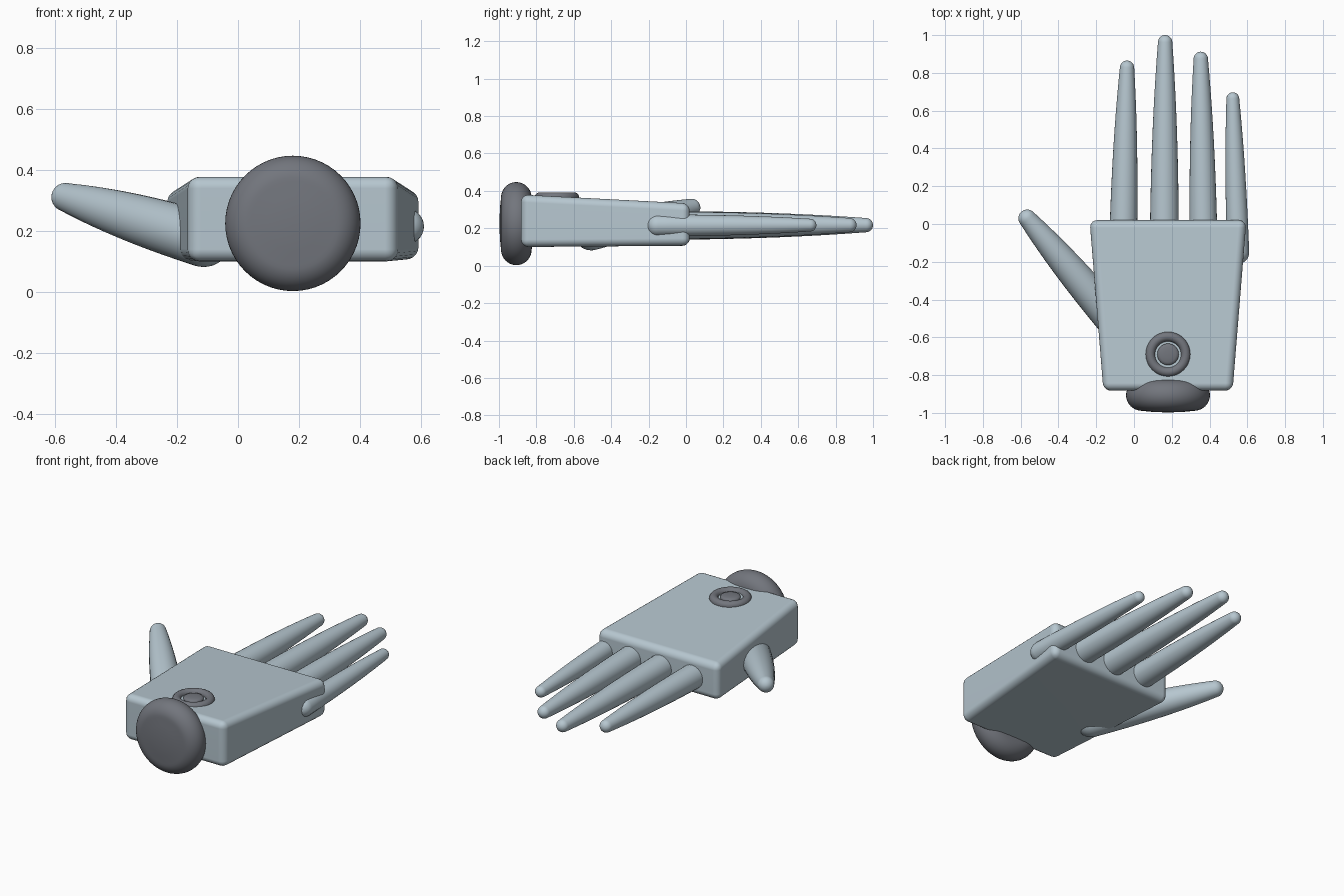
import bpy, bmesh, math
from mathutils import Vector

if "Cube" in bpy.data.objects:
    bpy.data.objects.remove(bpy.data.objects["Cube"])


def material(name, rgb):
    m = bpy.data.materials.new(name)
    m.diffuse_color = (*rgb, 1)
    m.use_nodes = True
    m.node_tree.nodes["Principled BSDF"].inputs["Base Color"].default_value = m.diffuse_color
    return m


SHELL = material("pale blue grey", (0.47, 0.57, 0.63))
JOINT = material("dark grey", (0.17, 0.18, 0.205))


def finish(name, bm, mat):
    bmesh.ops.recalc_face_normals(bm, faces=bm.faces[:])
    me = bpy.data.meshes.new(name)
    bm.to_mesh(me)
    bm.free()
    me.materials.append(mat)
    for p in me.polygons:
        p.use_smooth = True
    ob = bpy.data.objects.new(name, me)
    bpy.context.collection.objects.link(ob)
    return ob


def lathe(name, profile, start, axis, mat, sides=40):
    """Sweep (distance, radius) rings along an axis and close both ends."""
    bm = bmesh.new()
    turn = Vector((0, 0, 1)).rotation_difference(Vector(axis))
    rings = []
    for d, r in profile:
        ring = []
        for i in range(sides):
            a = 2 * math.pi * i / sides
            p = turn @ Vector((r * math.cos(a), r * math.sin(a), d))
            ring.append(bm.verts.new(p + Vector(start)))
        rings.append(ring)
    for a, b in zip(rings, rings[1:]):
        for i in range(sides):
            j = (i + 1) % sides
            bm.faces.new((a[i], a[j], b[j], b[i]))
    bm.faces.new(rings[0])
    bm.faces.new(rings[-1])
    return finish(name, bm, mat)


def digit(name, base, tip, r_base, r_tip):
    """Tapered digit with rounded ends, slimming mostly in its outer half."""
    base, tip = Vector(base), Vector(tip)
    length = (tip - base).length
    profile = []
    n = 8
    for k in range(n):                       # rounded root
        a = math.pi / 2 * k / n
        profile.append((r_base * (1 - math.cos(a)), max(0.002, r_base * math.sin(a))))
    for k in range(13):                      # tapering shaft
        t = k / 12
        d = r_base + t * (length - r_base - r_tip)
        profile.append((d, r_base + (r_tip - r_base) * (0.2 * t + 0.8 * t ** 2.4)))
    for k in range(1, n + 1):                # rounded tip
        a = math.pi / 2 * k / n
        profile.append((length - r_tip + r_tip * math.sin(a),
                        max(0.002, r_tip * math.cos(a))))
    return lathe(name, profile, base, tip - base, SHELL, 28)


# Palm: block widening and thinning towards the fingers
bm = bmesh.new()
bmesh.ops.create_cube(bm, size=1)
for v in bm.verts:
    far, up = v.co.y > 0, v.co.z > 0
    half = 0.415 if far else 0.342
    top, bottom = (0.333, 0.107) if far else (0.38, 0.10)
    v.co = (0.18 + math.copysign(half, v.co.x),
            0.02 if far else -0.882, top if up else bottom)
palm = finish("palm", bm, SHELL)
bev = palm.modifiers.new("rounded edges", 'BEVEL')
bev.width, bev.segments = 0.04, 5
palm.modifiers.new("flat sides", 'WEIGHTED_NORMAL')

# Four fingers, rooted inside the palm
for name, xb, xt, yt, rb, rt in (
        ("index_finger", -0.06, -0.036, 0.865, 0.074, 0.038),
        ("middle_finger", 0.16, 0.165, 1.0, 0.077, 0.038),
        ("ring_finger", 0.37, 0.353, 0.912, 0.074, 0.038),
        ("little_finger", 0.553, 0.522, 0.697, 0.059, 0.034)):
    digit(name, (xb, -0.21, 0.215), (xt, yt, 0.217), rb, rt)

# Thumb, rising outwards from the underside of the palm
digit("thumb", (-0.055, -0.575, 0.155), (-0.595, 0.065, 0.32), 0.091, 0.047)

# Wrist: thick disc with a fully rounded rim and softly domed faces
R, H = 0.222, 0.09
wrist = []
for k in range(25):
    a = -math.pi / 2 + math.pi * k / 24
    c, s = max(0.0, math.cos(a)), math.sin(a)
    wrist.append((H * math.copysign(abs(s) ** 0.95, s),
                  max(0.003, R * c ** 0.5 if c < 0.3 else R - 0.09 + 0.09 * c)))
# Keep the profile monotonic by rebuilding the dome as a gentle slope
rim = [(0.082 * math.sin(a), 0.138 + 0.084 * math.cos(a))
       for a in (math.pi / 2 * k / 10 for k in range(-10, 11))]
dome = [(0.09, 0.003), (0.0895, 0.04), (0.087, 0.09)]
wrist = [(-d, r) for d, r in dome] + rim + dome[::-1]
lathe("wrist_joint", wrist, (0.18, -0.907, 0.225), (0, 1, 0), JOINT, 56)

# Button on the back of the hand: rounded ring around a low cap
bm = bmesh.new()
N, M, major, minor = 48, 14, 0.0935, 0.0255
grid = [[bm.verts.new((0.18 + (major + minor * math.cos(b)) * math.cos(a),
                       -0.69 + (major + minor * math.cos(b)) * math.sin(a),
                       0.366 + minor * math.sin(b)))
         for b in (2 * math.pi * j / M for j in range(M))]
        for a in (2 * math.pi * i / N for i in range(N))]
for i in range(N):
    for j in range(M):
        bm.faces.new((grid[i][j], grid[i - 1][j], grid[i - 1][j - 1], grid[i][j - 1]))
finish("button_ring", bm, JOINT)
lathe("button_cap", [(0, 0.057), (0.024, 0.057), (0.03, 0.053), (0.034, 0.042),
                     (0.036, 0.02), (0.0365, 0.002)],
      (0.18, -0.69, 0.352), (0, 0, 1), JOINT)
